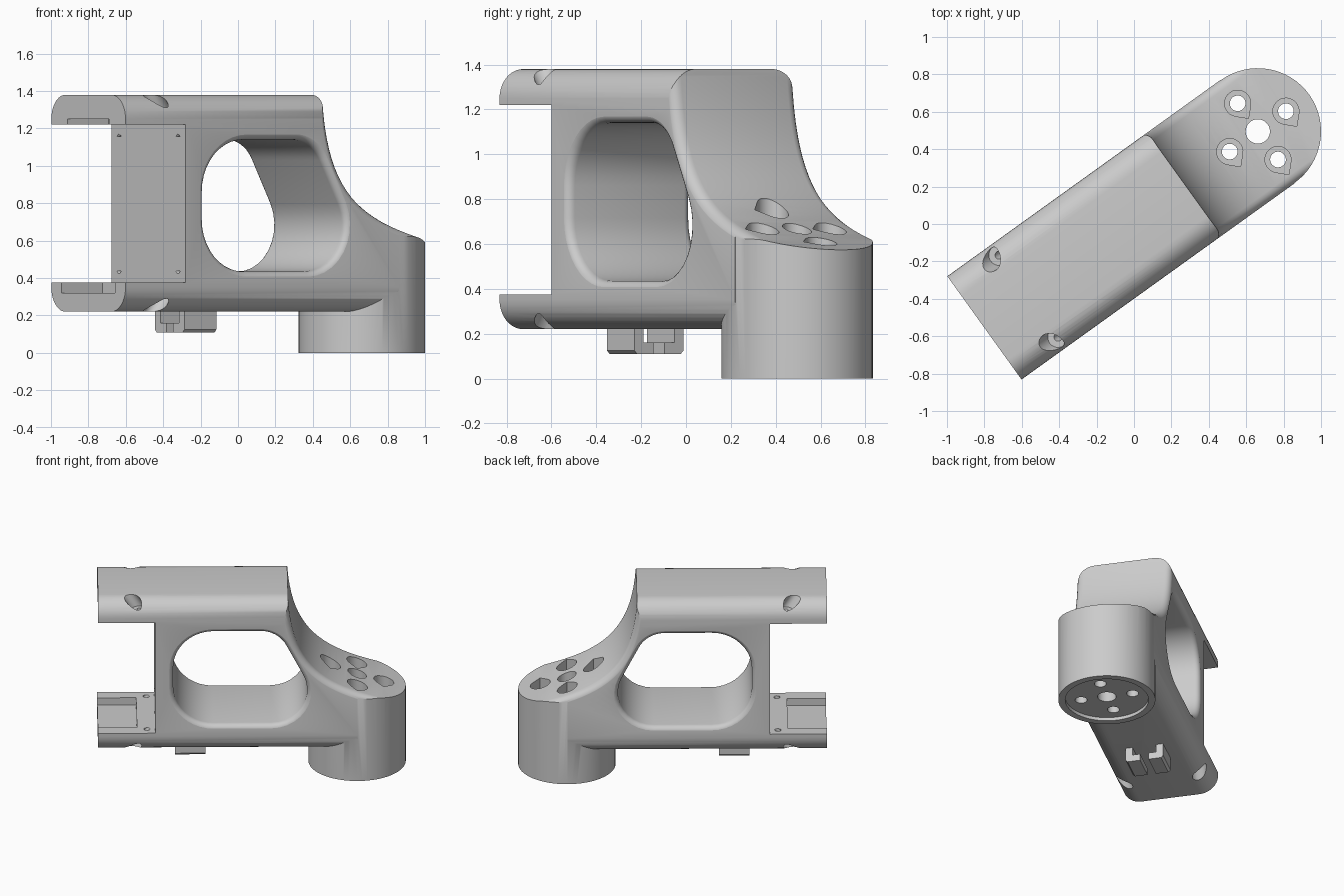
import bpy, bmesh
from math import sin, cos, pi, radians
from mathutils import Matrix, Vector

if "Cube" in bpy.data.objects:
    bpy.data.objects.remove(bpy.data.objects["Cube"])

# Local frame: X along the arm (0 = barrel axis), Y across, Z up
PLACE = Matrix.Translation((0.662, 0.495, 0)) @ Matrix.Rotation(radians(35.7), 4, 'Z')
HALF = 0.34


def loft(name, rings):
    """Closed solid through equal-length rings of points."""
    bm = bmesh.new()
    vs = [[bm.verts.new(p) for p in r] for r in rings]
    n = len(vs[0])
    for a, b in zip(vs, vs[1:]):
        for i in range(n):
            j = (i + 1) % n
            bm.faces.new((a[i], a[j], b[j], b[i]))
    bm.faces.new(vs[0][::-1])
    bm.faces.new(vs[-1])
    bmesh.ops.recalc_face_normals(bm, faces=bm.faces)
    me = bpy.data.meshes.new(name)
    bm.to_mesh(me)
    bm.free()
    ob = bpy.data.objects.new(name, me)
    bpy.context.collection.objects.link(ob)
    return ob


def box(name, x0, x1, y0, y1, z0, z1):
    return loft(name, [[(x0, y0, z), (x1, y0, z), (x1, y1, z), (x0, y1, z)] for z in (z0, z1)])


def circle(x, y, z, r, n=32):
    return [(x + r * cos(2 * pi * i / n), y + r * sin(2 * pi * i / n), z) for i in range(n)]


def rod(name, a, b, r, n=32):
    return loft(name, [circle(*a, r, n), circle(*b, r, n)])


def teardrop(x, y, z, r):
    arc = [radians(-45 + 270 * i / 20) for i in range(21)]
    return [(x + r * cos(a), y + r * sin(a), z) for a in arc] + [(x, y - 1.414 * r, z)]


def boolean(target, tool, op='DIFFERENCE'):
    tool.hide_render = True
    m = target.modifiers.new(op, 'BOOLEAN')
    m.operation, m.object, m.solver = op, tool, 'EXACT'
    bpy.context.view_layer.update()
    dg = bpy.context.evaluated_depsgraph_get()
    me = bpy.data.meshes.new_from_object(target.evaluated_get(dg))
    target.modifiers.clear()
    target.data = me
    bpy.data.objects.remove(tool)


def rounded(arcs, off=0.0, steps=10):
    """Convex outline from corner arcs (cx, cz, r, start, end)."""
    pts = []
    for cx, cz, r, a0, a1 in arcs:
        for i in range(steps + 1):
            a = radians(a0 + (a1 - a0) * i / steps)
            pts.append((cx + (r + off) * cos(a), cz + (r + off) * sin(a)))
    return pts


def flare(size):
    """(y, offset) stations giving rounded rims on both sides."""
    side = [(HALF + 0.08, size)]
    for k in range(5, -1, -1):
        a = pi / 2 * k / 5
        side.append((HALF - size + (size + 0.002) * sin(a), size * (1 - cos(a))))
    return [(-y, o) for y, o in side] + side[::-1]


# Arm: rounded rectangular bar
R = 0.13
section = rounded([(HALF - R, 1.38 - R, R, 0, 90), (R - HALF, 1.38 - R, R, 90, 180),
                   (R - HALF, 0.22 + R, R, 180, 270), (HALF - R, 0.22 + R, R, 270, 360)])
body = loft("arm_body", [[(x, y, z) for y, z in section] for x in (-1.8, 0.0)])

# Barrel at the far end
boolean(body, rod("barrel", (0, 0, 0), (0, 0, 0.76), 0.338, 64), 'UNION')

# Swept concave slope with rounded side rims
P = [Vector(p) for p in ((-0.485, 1.42), (-0.46, 0.8), (-0.2, 0.69), (0.4, 0.56))]


def slope(off):
    pts = []
    for i in range(25):
        t = i / 24
        u = 1 - t
        p = P[0] * u**3 + P[1] * 3 * u * u * t + P[2] * 3 * u * t * t + P[3] * t**3
        d = ((P[1] - P[0]) * u * u + (P[2] - P[1]) * 2 * u * t + (P[3] - P[2]) * t * t).normalized()
        pts.append((p.x + d.y * off, p.y - d.x * off))
    return pts + [(0.6, pts[-1][1] - 0.01), (0.6, 1.6), (pts[0][0], 1.6)]


boolean(body, loft("slope_cut", [[(x, y, z) for x, z in slope(o)] for y, o in flare(0.05)]))

# Side window with rounded rims
window = [(-1.0, 0.86, 0.28, 90, 180), (-1.0, 0.715, 0.28, 180, 270),
          (-0.6, 0.685, 0.25, 270, 386.3), (-0.675, 0.94, 0.2, 26.3, 90)]
boolean(body, loft("window_cut", [[(x, y, z) for x, z in rounded(window, o)] for y, o in flare(0.04)]))

# Open jaw and the shallow pockets inside it
boolean(body, box("jaw_cut", -2, -1.404, -0.5, 0.5, 0.375, 1.22))
boolean(body, box("lower_pocket", -1.9, -1.53, -0.245, 0.245, 0.32, 0.5))
boolean(body, box("upper_pocket", -1.9, -1.53, -0.19, 0.19, 1.1, 1.25))

# Tilted screw pockets and pilot holes at the jaw corners
for y in (-0.27, 0.27):
    for outer, inner in ((1.38, 1.22), (0.22, 0.375)):
        d = inner - outer

        def along(f):
            return (-1.57 + 0.11 * f, y, outer + d * f)
        boolean(body, rod("screw_pocket", along(-0.6), along(0.55), 0.055, 24))
        boolean(body, rod("pilot_hole", along(0.3), along(1.4), 0.022, 16))

# Barrel: bottom recess, centre bore and four teardrop bolt holes
boolean(body, rod("base_recess", (0, 0, -0.1), (0, 0, 0.025), 0.29, 64))
boolean(body, rod("centre_bore", (0, 0, -0.1), (0, 0, 1), 0.065))
for k in range(4):
    x, y = 0.185 * cos(k * pi / 2), 0.185 * sin(k * pi / 2)
    boolean(body, loft("bolt_pocket", [teardrop(x, y, z, 0.07) for z in (0.2, 1.2)]))
    boolean(body, rod("bolt_hole", (x, y, -0.1), (x, y, 0.4), 0.042, 24))

# Pair of facing cable hooks under the arm
parts = [body]
for s, side in ((-1, "right"), (1, "left")):
    prof = [(0.03, 0.11), (0.12, 0.11), (0.135, 0.125), (0.135, 0.225), (0.085, 0.225), (0.085, 0.16), (0.03, 0.16)]
    parts.append(loft("cable_hook_" + side, [[(x, s * y, z) for y, z in prof] for x in (-1.265, -1.055)]))

# Place everything and shade
bpy.ops.object.select_all(action='DESELECT')
for ob in parts:
    ob.data.transform(PLACE)
    ob.select_set(True)
bpy.context.view_layer.objects.active = body
bpy.ops.object.shade_smooth_by_angle(angle=radians(30))
